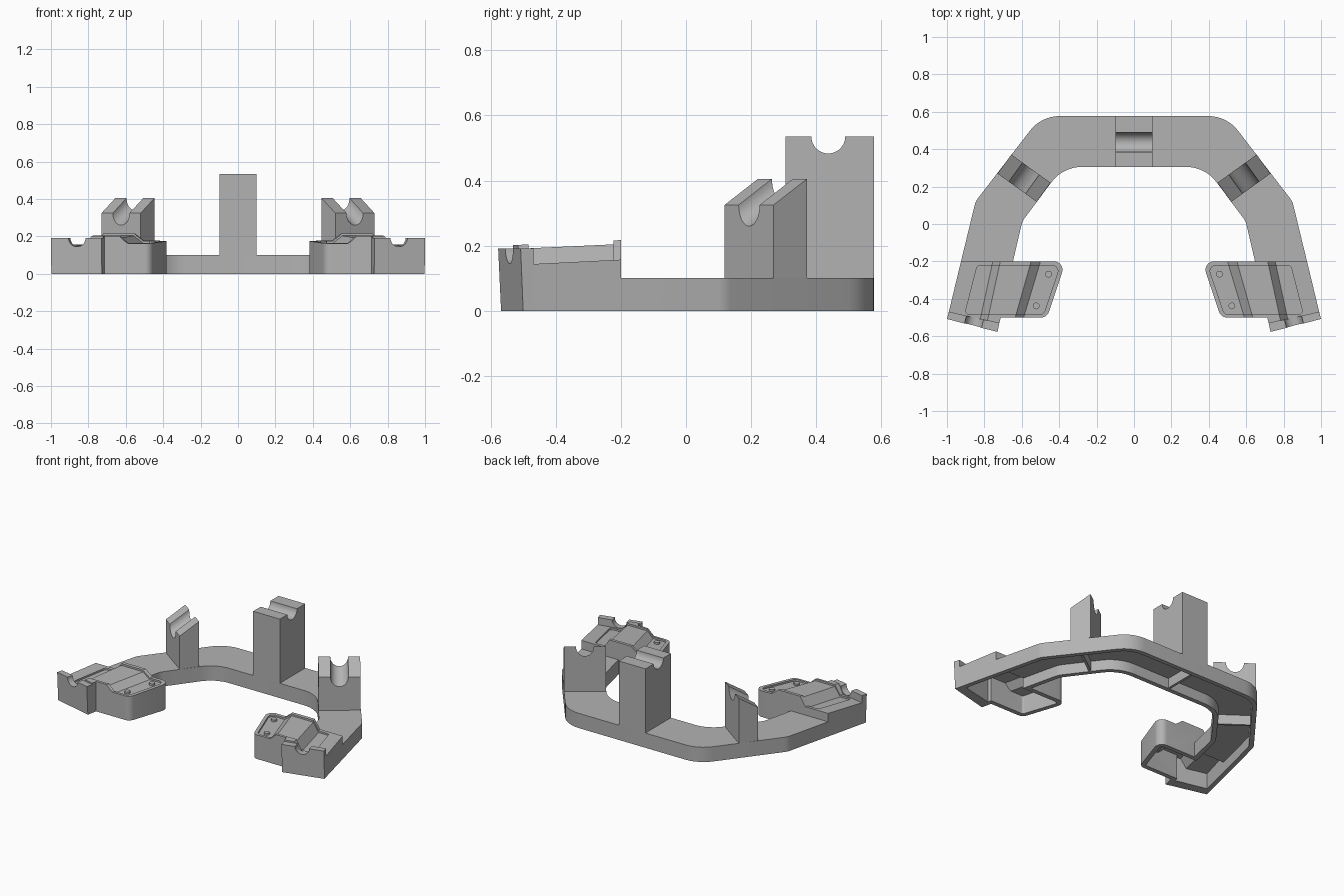
import bpy, bmesh, math
from mathutils import Vector as V

if "Cube" in bpy.data.objects:
    bpy.data.objects.remove(bpy.data.objects["Cube"])

GREY = (0.45, 0.45, 0.45, 1)
grey = bpy.data.materials.new("plain grey")
grey.use_nodes = True
grey.diffuse_color = GREY
grey.node_tree.nodes["Principled BSDF"].inputs["Base Color"].default_value = GREY


def loft(name, ring_a, ring_b):
    """Closed solid between two rings of equal length."""
    bm = bmesh.new()
    a = [bm.verts.new(p) for p in ring_a]
    b = [bm.verts.new(p) for p in ring_b]
    bm.faces.new(a)
    bm.faces.new(b)
    for i in range(len(a)):
        j = (i + 1) % len(a)
        bm.faces.new((a[i], a[j], b[j], b[i]))
    bmesh.ops.recalc_face_normals(bm, faces=bm.faces)
    mesh = bpy.data.meshes.new(name)
    bm.to_mesh(mesh)
    bm.free()
    mesh.materials.append(grey)
    ob = bpy.data.objects.new(name, mesh)
    bpy.context.collection.objects.link(ob)
    return ob


def prism(name, poly, z0, z1, s=1):
    return loft(name, [(s * x, y, z0) for x, y in poly], [(s * x, y, z1) for x, y in poly])


def rod(start, end, r, n=32):
    """Round cutter between two points."""
    start, end = V(start), V(end)
    q = (end - start).to_track_quat('Z', 'Y')
    ring = [q @ V((r * math.cos(t), r * math.sin(t), 0))
            for t in (math.tau * i / n for i in range(n))]
    return loft("rod", [start + p for p in ring], [end + p for p in ring])


def combine(ob, other, op):
    """Apply a boolean and discard the second solid."""
    mod = ob.modifiers.new("b", 'BOOLEAN')
    mod.object, mod.operation, mod.solver = other, op, 'EXACT'
    dg = bpy.context.evaluated_depsgraph_get()
    mesh = bpy.data.meshes.new_from_object(ob.evaluated_get(dg))
    ob.modifiers.clear()
    ob.data = mesh
    bpy.data.objects.remove(other)
    return ob


def fillet(points, n=8):
    """Round polygon corners given as (x, y, radius)."""
    out = []
    for i, (x, y, r) in enumerate(points):
        p = V((x, y))
        if not r:
            out.append(p)
            continue
        d0 = (V(points[i - 1][:2]) - p).normalized()
        d1 = (V(points[(i + 1) % len(points)][:2]) - p).normalized()
        half = d0.angle(d1) / 2
        c = p + (d0 + d1).normalized() * r / math.sin(half)
        t = r / math.tan(half)
        a, b = p + d0 * t - c, p + d1 * t - c
        total = a.angle(b)
        for k in range(n + 1):
            f = k / n
            out.append(c + (a * math.sin((1 - f) * total) + b * math.sin(f * total)) / math.sin(total))
    return out


def inset(poly, d):
    """Offset a polygon inwards."""
    n = len(poly)
    area = sum(poly[i - 1].x * poly[i].y - poly[i].x * poly[i - 1].y for i in range(n))
    sg = 1 if area > 0 else -1
    out = []
    for i, p in enumerate(poly):
        e0 = (p - poly[i - 1]).normalized()
        e1 = (poly[(i + 1) % n] - p).normalized()
        n0, n1 = V((-e0.y, e0.x)) * sg, V((-e1.y, e1.x)) * sg
        out.append(p + (n0 + n1) * d / (1 + n0.dot(n1)))
    return out


def section(s, dz):
    """Stepped solid whose top is the pad surface, lowered by dz."""
    back = [(1.2, .157), (.755, .157), (.715, .217), (.55, .217), (.50, .177), (.2, .177)]
    front = [(1.2, .142), (.82, .142), (.78, .203), (.635, .203), (.59, .163), (.2, .163)]
    rings = []
    for y in (-.05, -.75):
        f = (-.2 - y) / .3
        ring = [(s * (a[0] + (b[0] - a[0]) * f), y, a[1] + (b[1] - a[1]) * f - dz)
                for a, b in zip(back, front)]
        rings.append(ring + [(s * .2, y, -.1), (s * 1.2, y, -.1)])
    return loft("section", *rings)


def arch(end_y):
    """Arch outline whose arms stop at end_y."""
    slope = .2435
    side = [(.496, .577, .2), (.847, .121, .1), (.925 - slope * (end_y + .2), end_y, 0),
            (.647 - slope * (end_y + .2), end_y, 0), (.597, .015, .1), (.38, .305, .2)]
    return fillet(side + [(-x, y, r) for x, y, r in reversed(side)])


# Arch-shaped base with raised pads on both arms
base = prism("base_frame", arch(-.2), 0, .1)
pad_outline = fillet([(.925, -.2, 0), (.365, -.2, .045), (.465, -.5, .045),
                      (.713, -.5, 0), (.72, -.531, 0), (.99, -.469, 0)])
recess_outline = fillet([(.838, -.222, .02), (.395, -.222, .03), (.484, -.484, .03), (.905, -.484, .02)])
for s in (1, -1):
    pad = combine(prism("pad", pad_outline, 0, .3, s), section(s, 0), 'INTERSECT')
    recess = combine(prism("recess", recess_outline, .05, .35, s), section(s, .012), 'DIFFERENCE')
    combine(pad, recess, 'DIFFERENCE')
    combine(base, pad, 'UNION')

# Hollow underside
for s in (1, -1):
    hollow = combine(prism("hollow", inset(pad_outline, .03), -.05, .3, s), section(s, .04), 'INTERSECT')
    combine(base, hollow, 'DIFFERENCE')
combine(base, prism("channel", inset(arch(-.28), .03), -.05, .07), 'DIFFERENCE')

# Centre post with a round saddle
post = prism("centre_post", [(-.1, .305), (.1, .305), (.1, .577), (-.1, .577)], .1, .535)
combine(post, rod((-.2, .437, .535), (.2, .437, .535), .052), 'DIFFERENCE')
prism("centre_rib", [(-.008, .31), (.008, .31), (.008, .57), (-.008, .57)], .005, .075)
parts = [base, post]

for s, side in ((1, "left"), (-1, "right")):
    # Slanted cradle block
    centre = V((.588, .245, 0))
    u, v = V((.812, .584, 0)), V((-.584, .812, 0))

    def at(a, b, z):
        p = centre + u * a + v * b
        return (s * p.x, p.y, z)
    corners = [(-.129, -.063), (.129, -.063), (.129, .063), (-.129, .063)]
    cradle = loft(side + "_cradle", [at(a, b, .1) for a, b in corners],
                  [at(a, b, .325 if b < 0 else .405) for a, b in corners])
    combine(cradle, rod(at(0, -.252, .205), at(0, .252, .525), .055), 'DIFFERENCE')
    loft(side + "_rib", [at(a, b / 8, .005) for a, b in corners],
         [at(a, b / 8, .075) for a, b in corners])

    # Notched end plate
    bottom = [(.998, -.5), (.728, -.568), (.72, -.531), (.99, -.469)]
    top = [(1, -.508), (.73, -.577), (.72, -.531), (.99, -.469)]
    plate = loft(side + "_end_plate", [(s * x, y, 0) for x, y in bottom],
                 [(s * x, y, .192) for x, y in top])
    combine(plate, rod((s * .9, -.7, .192), (s * .825, -.4, .192), .047), 'DIFFERENCE')

    # Small locating pegs
    for x, y in ((.457, -.268), (.523, -.438)):
        peg = rod((s * x, y, .14), (s * x, y, .178 + .05 * (y + .2)), .018, 24)
        peg.name = side + "_peg"
        parts.append(peg)
    parts += [cradle, plate]

bpy.ops.object.select_all(action='DESELECT')
for ob in parts:
    ob.select_set(True)
bpy.context.view_layer.objects.active = base
bpy.ops.object.shade_smooth_by_angle(angle=math.radians(30))
